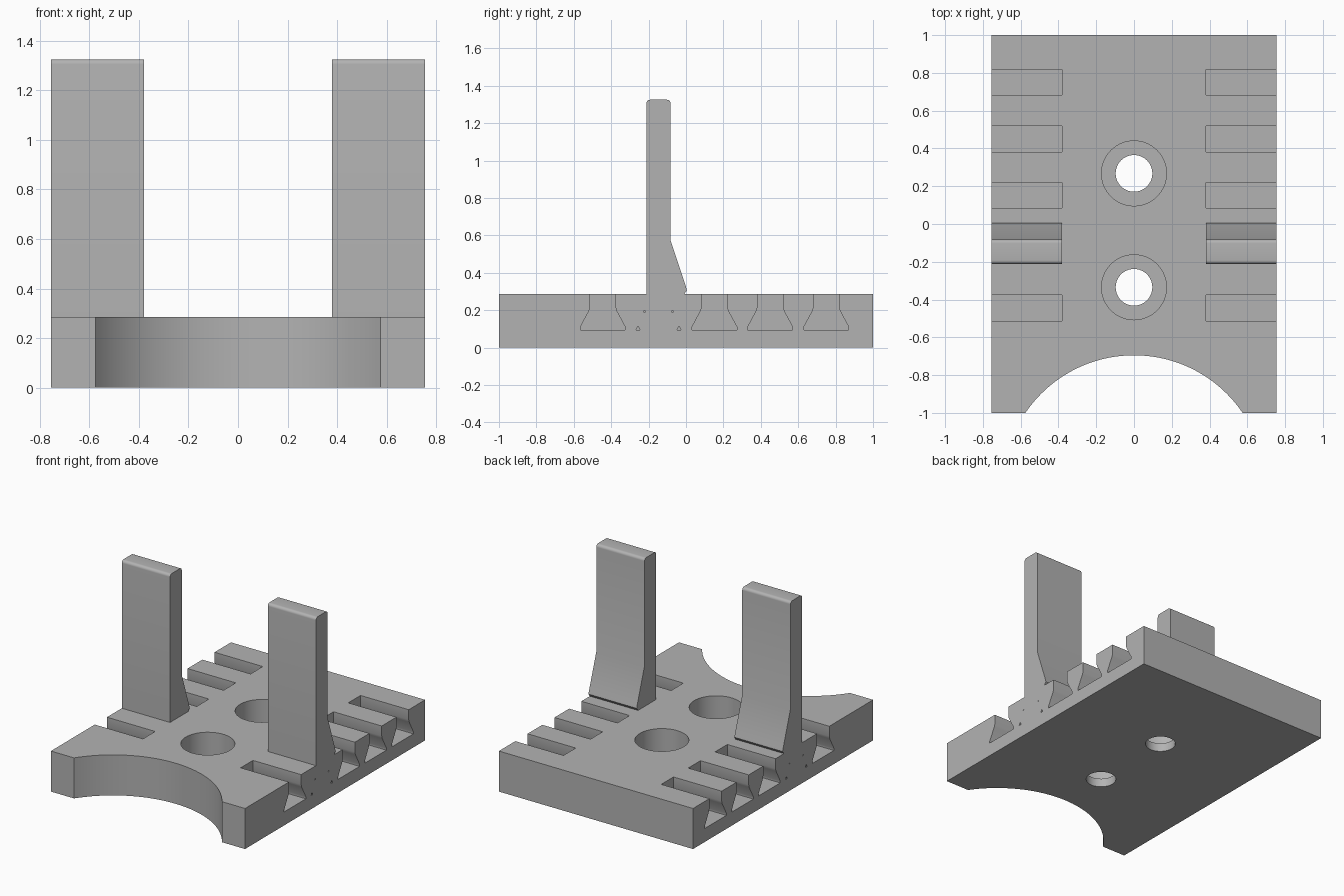
import bpy
import bmesh
import math

if "Cube" in bpy.data.objects:
    bpy.data.objects.remove(bpy.data.objects["Cube"], do_unlink=True)

W, T = 0.755, 0.285            # half width and thickness of the plate
INNER = 0.38                   # inner end of slots and posts
FLOOR = 0.095                  # slot floor
SLOT_YS = [-0.445, 0.152, 0.45, 0.75]
POST_Y = -0.147

grey = bpy.data.materials.new("plain_grey")
grey.use_nodes = True
colour = (0.45, 0.45, 0.45, 1)
grey.diffuse_color = colour
grey.node_tree.nodes["Principled BSDF"].inputs["Base Color"].default_value = colour


def prism(name, points, vector):
    """Closed solid made by sweeping a flat outline along a vector."""
    bm = bmesh.new()
    face = bm.faces.new([bm.verts.new(p) for p in points])
    ext = bmesh.ops.extrude_face_region(bm, geom=[face])
    moved = [g for g in ext["geom"] if isinstance(g, bmesh.types.BMVert)]
    bmesh.ops.translate(bm, verts=moved, vec=vector)
    bmesh.ops.recalc_face_normals(bm, faces=bm.faces)
    mesh = bpy.data.meshes.new(name)
    bm.to_mesh(mesh)
    bm.free()
    mesh.materials.append(grey)
    obj = bpy.data.objects.new(name, mesh)
    bpy.context.collection.objects.link(obj)
    return obj


def side_prism(name, profile, side, x0, x1):
    """Solid with a (y, z) profile, spanning x0..x1 on one side."""
    pts = [(side * x0, y, z) for y, z in profile]
    return prism(name, pts, (side * (x1 - x0), 0, 0))


def cylinder(name, y, radius, z0, z1, n=64):
    ring = [2 * math.pi * i / n for i in range(n)]
    pts = [(radius * math.cos(a), y + radius * math.sin(a), z0) for a in ring]
    return prism(name, pts, (0, 0, z1 - z0))


def combine(target, tool, operation):
    mod = target.modifiers.new(operation, "BOOLEAN")
    mod.operation = operation
    mod.solver = "EXACT"
    mod.object = tool
    bpy.context.view_layer.update()
    deps = bpy.context.evaluated_depsgraph_get()
    result = bpy.data.meshes.new_from_object(target.evaluated_get(deps))
    target.modifiers.clear()
    target.data = result
    bpy.data.objects.remove(tool, do_unlink=True)


# Base plate with a round bite in its front edge
half, depth = 0.575, 0.305
radius = (half ** 2 + depth ** 2) / (2 * depth)
centre_y = -1 + depth - radius
sweep = math.asin(half / radius)
outline = [(W, -1, 0), (W, 1, 0), (-W, 1, 0), (-W, -1, 0)]
steps = 40
for i in range(steps + 1):
    a = -sweep + 2 * sweep * i / steps
    outline.append((radius * math.sin(a), centre_y + radius * math.cos(a), 0))
plate = prism("base_plate", outline, (0, 0, T))

# Counterbored screw holes
for y in (0.268, -0.335):
    combine(plate, cylinder("bore", y, 0.172, 0.06, T + 0.1), "DIFFERENCE")
    combine(plate, cylinder("hole", y, 0.097, -0.1, T), "DIFFERENCE")

# Flared slots along both sides
half_slot = [(0.068, T + 0.1), (0.068, 0.215), (0.074, 0.195),
             (0.12, 0.11), (0.12, FLOOR)]
slot = half_slot + [(-y, z) for y, z in reversed(half_slot)]
for side in (1, -1):
    for cy in SLOT_YS:
        profile = [(cy + y, z) for y, z in slot]
        combine(plate, side_prism("slot", profile, side, INNER, W + 0.1), "DIFFERENCE")

    # Narrow gaps left around the foot of each post
    for s in (1, -1):
        for dy, z, size in ((0.1, FLOOR, 0.02), (0.07, 0.19, 0.01)):
            y = POST_Y + s * dy
            gap = [(y, z), (y + s * size, z), (y + s * size / 2, z + size)]
            combine(plate, side_prism("gap", gap, side, INNER, W + 0.1), "DIFFERENCE")

# Upright posts with a sloped back brace and rounded top edges
FRONT, BACK, TOP, R = -0.212, -0.082, 1.325, 0.02
post = [(FRONT, T - 0.05), (-0.01, T - 0.05), (-0.01, T),
        (0.005, 0.305), (0, 0.325), (BACK, 0.57)]
for cy, start in ((BACK - R, 0), (FRONT + R, 90)):
    for i in range(7):
        a = math.radians(start + 15 * i)
        post.append((cy + R * math.cos(a), TOP - R + R * math.sin(a)))
for side in (1, -1):
    combine(plate, side_prism("post", post, side, INNER, W), "UNION")

plate.name = "slotted_base_with_posts"
bpy.context.view_layer.objects.active = plate
plate.select_set(True)
bpy.ops.object.shade_smooth_by_angle(angle=math.radians(30))
